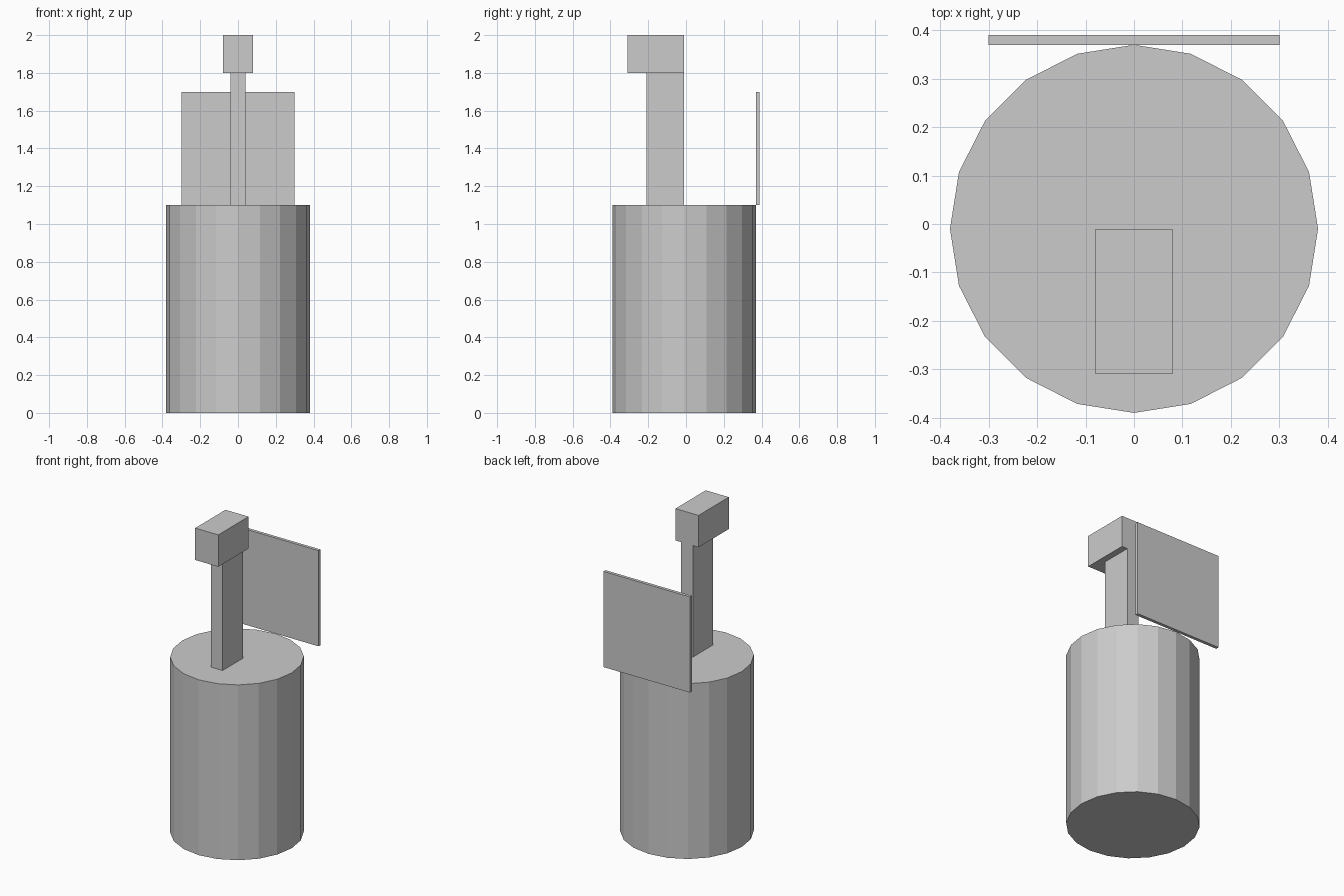
import bpy

if "Cube" in bpy.data.objects:
    bpy.data.objects.remove(bpy.data.objects["Cube"])


def box(name, lo, hi):
    """Axis-aligned box between two corners."""
    centre = [(a + b) / 2 for a, b in zip(lo, hi)]
    size = [b - a for a, b in zip(lo, hi)]
    bpy.ops.mesh.primitive_cube_add(size=1, location=centre)
    obj = bpy.context.object
    obj.name = name
    obj.scale = size
    bpy.ops.object.transform_apply(location=False, rotation=False, scale=True)
    return obj


# Faceted drum base
bpy.ops.mesh.primitive_cylinder_add(vertices=20, radius=0.38, depth=1.1,
                                    location=(0, -0.01, 0.55))
bpy.context.object.name = "drum_base"

# Upright post and overhanging head
box("post", (-0.04, -0.21, 1.1), (0.04, -0.01, 1.8))
box("head", (-0.08, -0.31, 1.8), (0.08, -0.01, 2.0))

# Thin panel at the rear
box("back_panel", (-0.3, 0.37, 1.1), (0.3, 0.39, 1.7))
